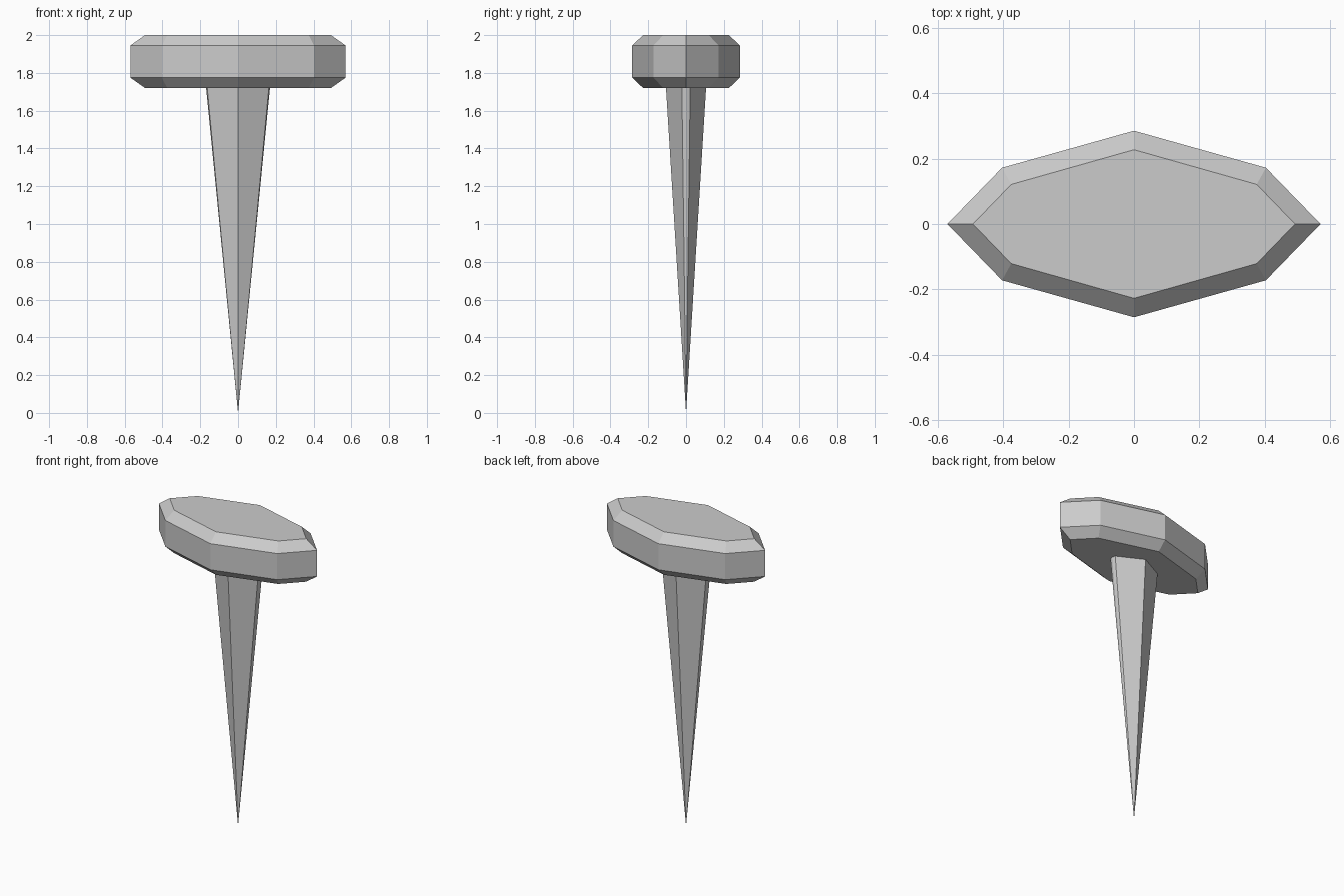
import bpy

if "Cube" in bpy.data.objects:
    bpy.data.objects.remove(bpy.data.objects["Cube"])


def ring(a, b, c, z):
    """Eight-sided outline: a = end tip, b = shoulder (x, y), c = side tip."""
    bx, by = b
    pts = [(a, 0), (bx, by), (0, c), (-bx, by),
           (-a, 0), (-bx, -by), (0, -c), (bx, -by)]
    return [(x, y, z) for x, y in pts]


def loft(name, rings, apex=None):
    """Skin stacked rings from bottom to top, with caps or a bottom point."""
    n = 8
    verts = [p for r in rings for p in r]
    faces = []
    for k in range(len(rings) - 1):
        for i in range(n):
            j = (i + 1) % n
            faces.append((k * n + i, k * n + j, (k + 1) * n + j, (k + 1) * n + i))
    top = (len(rings) - 1) * n
    faces.append(tuple(range(top, top + n)))
    if apex:
        verts.append(apex)
        faces += [(len(verts) - 1, (i + 1) % n, i) for i in range(n)]
    else:
        faces.append(tuple(reversed(range(n))))
    mesh = bpy.data.meshes.new(name)
    mesh.from_pydata(verts, [], faces)
    obj = bpy.data.objects.new(name, mesh)
    bpy.context.collection.objects.link(obj)
    return obj


# Bevelled head
outer = (0.57, (0.403, 0.172), 0.285)
inner = (0.492, (0.375, 0.121), 0.227)
loft("nail_head", [ring(*inner, 1.72), ring(*outer, 1.775),
                   ring(*outer, 1.945), ring(*inner, 2.0)])

# Tapered spike
loft("nail_spike", [ring(0.169, (0.163, 0.022), 0.106, 1.72)], apex=(0, 0, 0))
